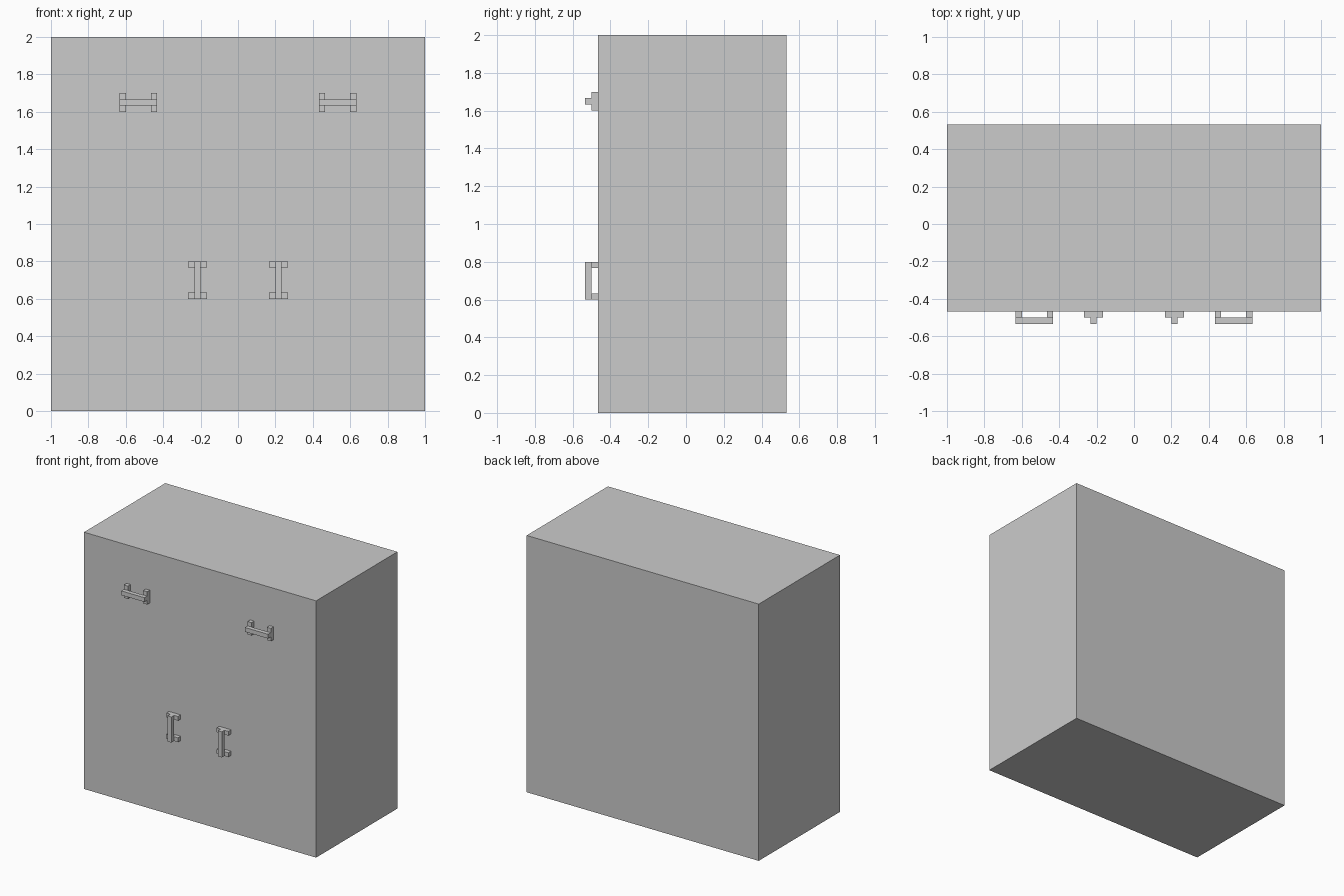
import bpy

if "Cube" in bpy.data.objects:
    bpy.data.objects.remove(bpy.data.objects["Cube"])

FRONT = -0.467   # y of the cabinet face
T = 0.0333       # handle bar thickness


def box(name, x, y, z):
    """Axis-aligned box from (min, max) ranges."""
    ranges = (x, y, z)
    bpy.ops.mesh.primitive_cube_add(size=1, location=[(a + b) / 2 for a, b in ranges])
    ob = bpy.context.object
    ob.name = name
    ob.scale = [b - a for a, b in ranges]
    bpy.ops.object.transform_apply(location=False, rotation=False, scale=True)
    return ob


def handle(name, cx, cz, vertical):
    """Bar on two wide feet; the bar runs along z if vertical, else along x."""
    def part(label, along, across, y):
        a, b = (across, along) if vertical else (along, across)
        box(f"{name}_{label}", (cx + a[0], cx + a[1]), y, (cz + b[0], cz + b[1]))

    part("bar", (-0.1, 0.1), (-T / 2, T / 2), (FRONT - 2 * T, FRONT - T))
    for label, along in (("foot_a", (-0.1, -0.1 + T)), ("foot_b", (0.1 - T, 0.1))):
        part(label, along, (-0.05, 0.05), (FRONT - T, FRONT))


# Cabinet body
box("cabinet_body", (-1, 1), (FRONT, 0.533), (0, 2))

# Drawer handles above, door handles below, mirrored left and right
for side, s in (("left", -1), ("right", 1)):
    handle(f"{side}_drawer_handle", s * 0.533, 1.65, False)
    handle(f"{side}_door_handle", s * 0.217, 0.70, True)
